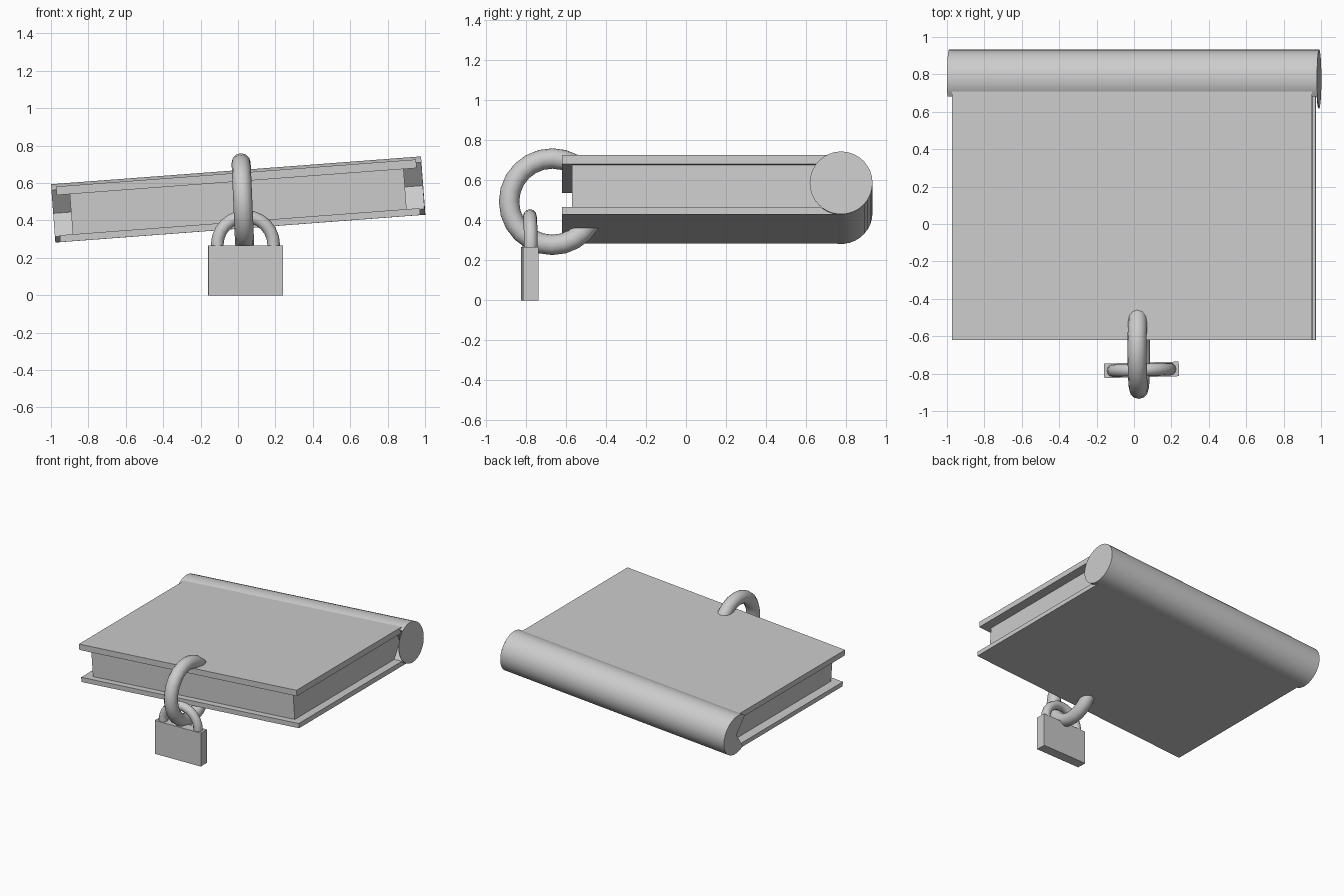
import bpy, bmesh
from math import sin, cos, pi, radians
from mathutils import Matrix, Vector

if "Cube" in bpy.data.objects:
    bpy.data.objects.remove(bpy.data.objects["Cube"])

TILT = radians(4.3)
BOOK = Matrix.Translation((0, 0, 0.512)) @ Matrix.Rotation(-TILT, 4, 'Y')
SPINE_Y, SPINE_R, SPINE_HALF = 0.775, 0.157, 0.991


def add_object(name, bm, matrix, smooth=False):
    bmesh.ops.recalc_face_normals(bm, faces=bm.faces[:])
    mesh = bpy.data.meshes.new(name)
    bm.to_mesh(mesh)
    bm.free()
    obj = bpy.data.objects.new(name, mesh)
    bpy.context.collection.objects.link(obj)
    obj.matrix_world = matrix
    if smooth:
        bpy.ops.object.select_all(action='DESELECT')
        obj.select_set(True)
        bpy.context.view_layer.objects.active = obj
        bpy.ops.object.shade_smooth_by_angle(angle=radians(35))
    return obj


def box(name, lo, hi, matrix):
    lo, hi = Vector(lo), Vector(hi)
    bm = bmesh.new()
    bmesh.ops.create_cube(bm, size=1)
    bmesh.ops.scale(bm, vec=hi - lo, verts=bm.verts)
    bmesh.ops.translate(bm, vec=(lo + hi) / 2, verts=bm.verts)
    return add_object(name, bm, matrix)


def ring(name, location, rotation, major, minor, segs, sides):
    bpy.ops.mesh.primitive_torus_add(location=location, rotation=rotation,
                                     major_radius=major, minor_radius=minor,
                                     major_segments=segs, minor_segments=sides)
    bpy.context.object.name = name
    bpy.ops.object.shade_smooth_by_angle(angle=radians(35))


# Covers and page block, all sharing the book tilt
box("upper_cover", (-0.965, -0.62, 0.096), (0.965, SPINE_Y, 0.142), BOOK)
box("lower_cover", (-0.965, -0.62, -0.156), (0.965, SPINE_Y, -0.119), BOOK)
box("pages", (-0.895, -0.57, -0.125), (0.895, 0.76, 0.102), BOOK)

# Spine: round bar with a wedge left open toward the pages
bm = bmesh.new()
open_half, n = radians(53), 24
profile = [(SPINE_Y, 0.0)]
for i in range(n + 1):
    a = pi + open_half + (2 * pi - 2 * open_half) * i / n
    profile.append((SPINE_Y + SPINE_R * cos(a), SPINE_R * sin(a)))
face = bm.faces.new([bm.verts.new((-SPINE_HALF, y, z)) for y, z in profile])
ext = bmesh.ops.extrude_face_region(bm, geom=[face], use_keep_orig=True)
moved = [v for v in ext["geom"] if isinstance(v, bmesh.types.BMVert)]
bmesh.ops.translate(bm, vec=(2 * SPINE_HALF, 0, 0), verts=moved)
add_object("spine", bm, BOOK, smooth=True)

# Full disc closing the right end of the spine
bm = bmesh.new()
bmesh.ops.create_cone(bm, cap_ends=True, segments=32, radius1=SPINE_R,
                      radius2=SPINE_R, depth=0.004,
                      matrix=Matrix.Translation((SPINE_HALF, SPINE_Y, 0))
                      @ Matrix.Rotation(pi / 2, 4, 'Y'))
add_object("spine_end_disc", bm, BOOK, smooth=True)

# Ring piercing both covers
ring("cover_ring", (0.026, -0.668, 0.4925), (0, pi / 2 - radians(2.5), 0),
     0.216, 0.051, 24, 12)

# Padlock, turned very slightly
YAW = radians(1.5)
lock = Matrix.Translation((0.04, -0.78, 0)) @ Matrix.Rotation(YAW, 4, 'Z')
box("padlock_body", (-0.2, -0.039, 0), (0.2, 0.039, 0.267), lock)
ring("padlock_shackle", (0.04, -0.78, 0.27), (pi / 2, 0, YAW), 0.151, 0.034, 24, 12)
